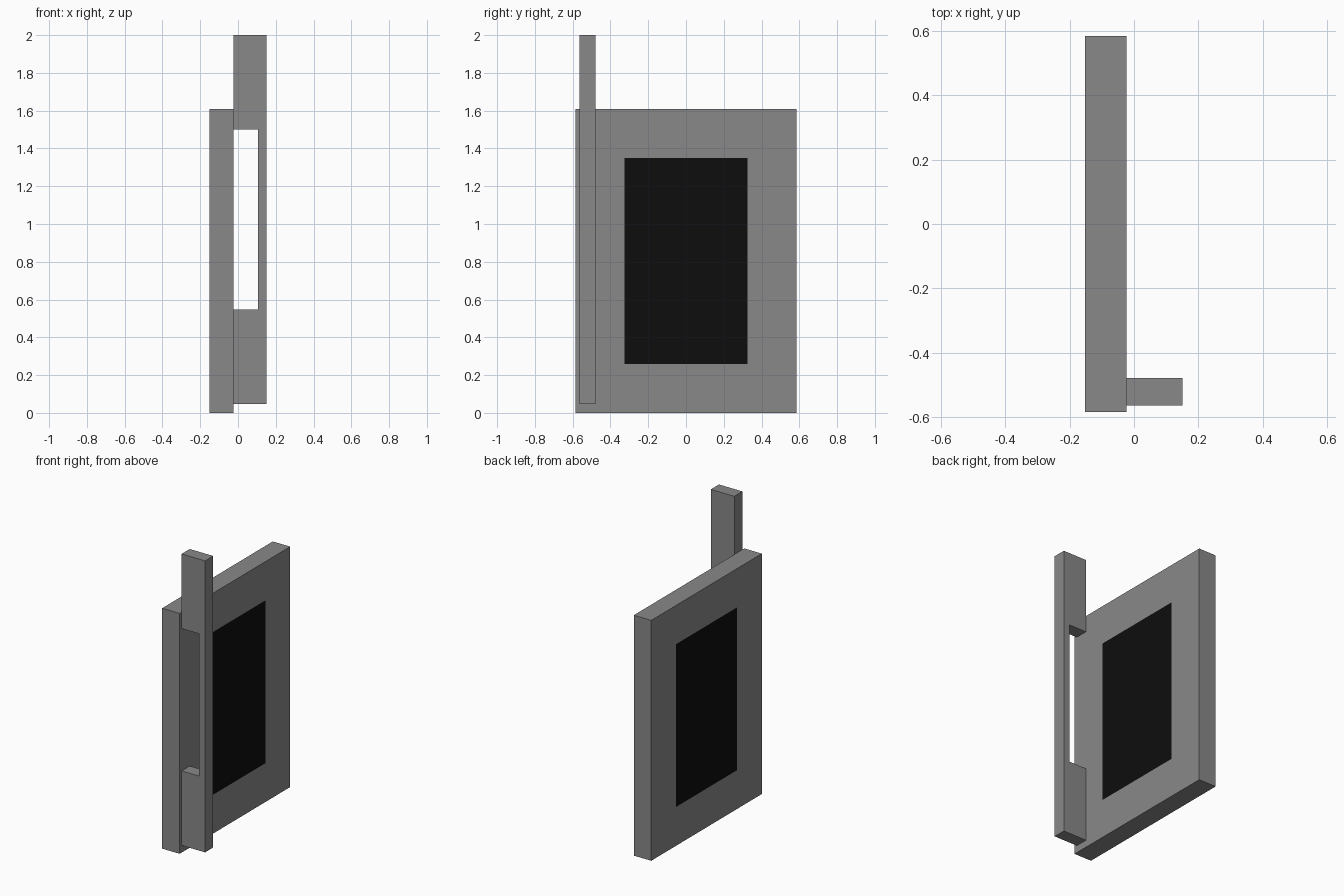
import bpy, bmesh
from mathutils import Matrix, Vector

if "Cube" in bpy.data.objects:
    bpy.data.objects.remove(bpy.data.objects["Cube"])


def make_object(name, bm, materials=()):
    bmesh.ops.recalc_face_normals(bm, faces=bm.faces[:])
    mesh = bpy.data.meshes.new(name)
    bm.to_mesh(mesh)
    bm.free()
    for m in materials:
        mesh.materials.append(m)
    obj = bpy.data.objects.new(name, mesh)
    bpy.context.collection.objects.link(obj)
    return obj


grey = bpy.data.materials.new("door_grey")
grey.diffuse_color = (0.25, 0.25, 0.25, 1)
grey.use_nodes = True
grey.node_tree.nodes["Principled BSDF"].inputs["Base Color"].default_value = grey.diffuse_color
black = bpy.data.materials.new("black_glass")
black.diffuse_color = (0.004, 0.004, 0.004, 1)
black.use_nodes = True
black.node_tree.nodes["Principled BSDF"].inputs["Base Color"].default_value = black.diffuse_color

# Door slab, with a flush black window inset on both broad faces
X0, X1, WIDTH, HEIGHT, BORDER = -0.152, -0.023, 1.17, 1.61, 0.26
bm = bmesh.new()
bmesh.ops.create_cube(bm, size=1, matrix=Matrix.Translation(((X0 + X1) / 2, 0, HEIGHT / 2))
                      @ Matrix.Diagonal((X1 - X0, WIDTH, HEIGHT, 1)))
broad = [f for f in bm.faces if abs(f.normal.x) > 0.9]
bmesh.ops.inset_individual(bm, faces=broad, thickness=BORDER, use_even_offset=True)
for f in broad:
    f.material_index = 1
make_object("door_panel", bm, (grey, black))

# Pull handle: C-shaped side profile extruded across its thickness
OUT, GRIP = 0.151, 0.105
profile = [(X1, 0.048), (OUT, 0.048), (OUT, 2.0), (X1, 2.0),
           (X1, 1.5), (GRIP, 1.5), (GRIP, 0.547), (X1, 0.547)]
bm = bmesh.new()
face = bm.faces.new([bm.verts.new((x, -0.564, z)) for x, z in profile])
ext = bmesh.ops.extrude_face_region(bm, geom=[face])["geom"]
bmesh.ops.translate(bm, vec=Vector((0, 0.086, 0)),
                    verts=[g for g in ext if isinstance(g, bmesh.types.BMVert)])
make_object("pull_handle", bm, (grey,))
